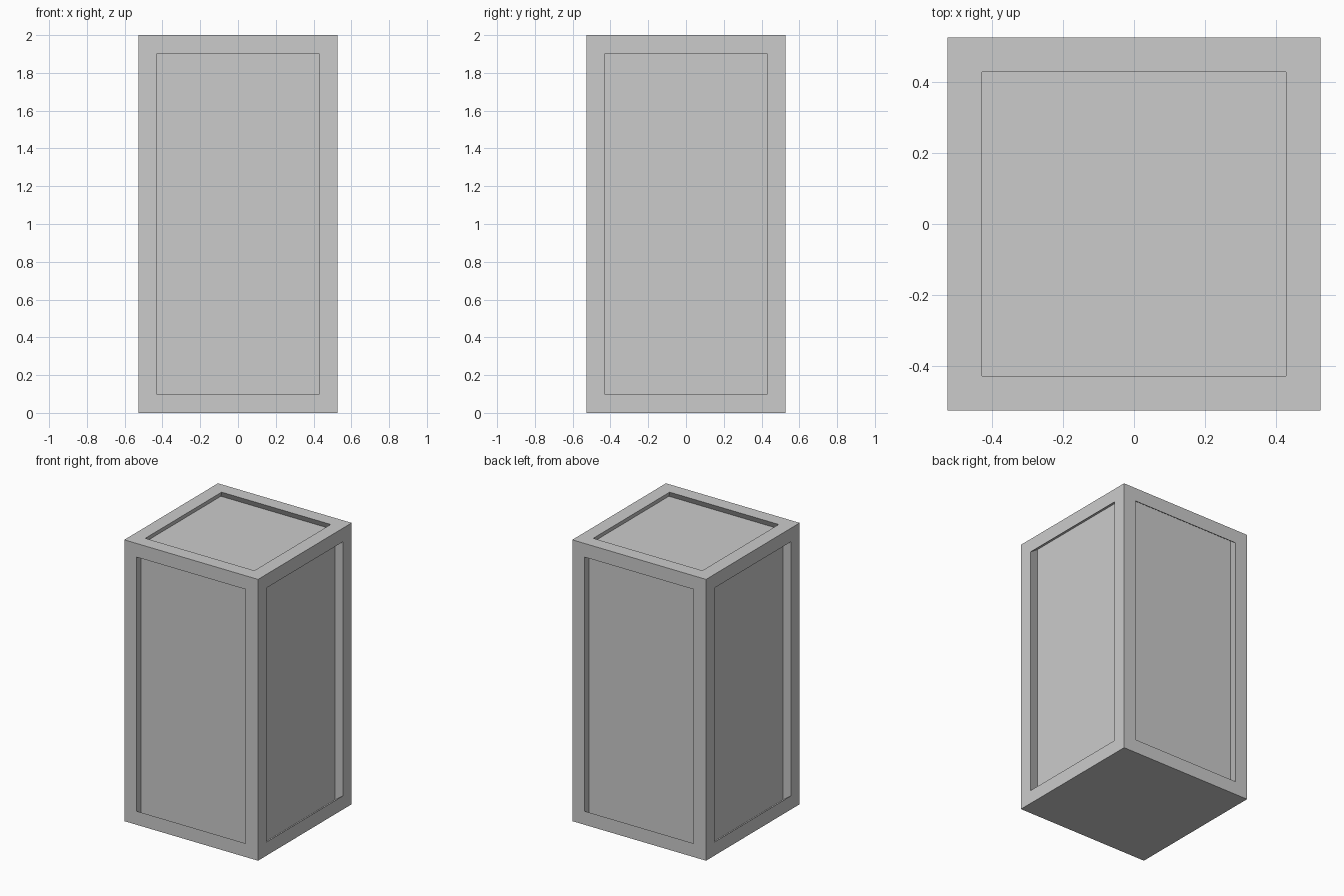
import bpy, bmesh
from mathutils import Vector

if "Cube" in bpy.data.objects:
    bpy.data.objects.remove(bpy.data.objects["Cube"])

HALF, HEIGHT, BAR = 0.526, 2.0, 0.097      # outer half width, height, frame bar width
IN_HALF, IN_LOW, IN_HIGH = 0.449, 0.04, 1.958  # recessed inner body


def box_mesh(half, low, high):
    bm = bmesh.new()
    bmesh.ops.create_cube(bm, size=2.0)
    for v in bm.verts:
        v.co = Vector((v.co.x * half, v.co.y * half, high if v.co.z > 0 else low))
    return bm


def add_object(name, bm):
    bm.normal_update()
    mesh = bpy.data.meshes.new(name)
    bm.to_mesh(mesh)
    bm.free()
    obj = bpy.data.objects.new(name, mesh)
    bpy.context.collection.objects.link(obj)
    return obj


# Outer frame: an opening on the four sides and the top, closed bottom
bm = box_mesh(HALF, 0.0, HEIGHT)
bm.normal_update()
panels = [f for f in bm.faces if f.normal.z > -0.5]
bmesh.ops.inset_individual(bm, faces=panels, thickness=BAR, use_even_offset=True)

# Undercut walls running from each opening back to the inner body
bmesh.ops.inset_individual(bm, faces=panels, thickness=0.01)
for f in panels:
    for v in f.verts:
        v.co = Vector((IN_HALF if v.co.x > 0 else -IN_HALF,
                       IN_HALF if v.co.y > 0 else -IN_HALF,
                       IN_HIGH if v.co.z > HEIGHT / 2 else IN_LOW))
bmesh.ops.delete(bm, geom=panels, context='FACES_ONLY')
add_object("outer_frame", bm)

# Inner body forming the recessed panels
add_object("inner_body", box_mesh(IN_HALF, IN_LOW, IN_HIGH))
